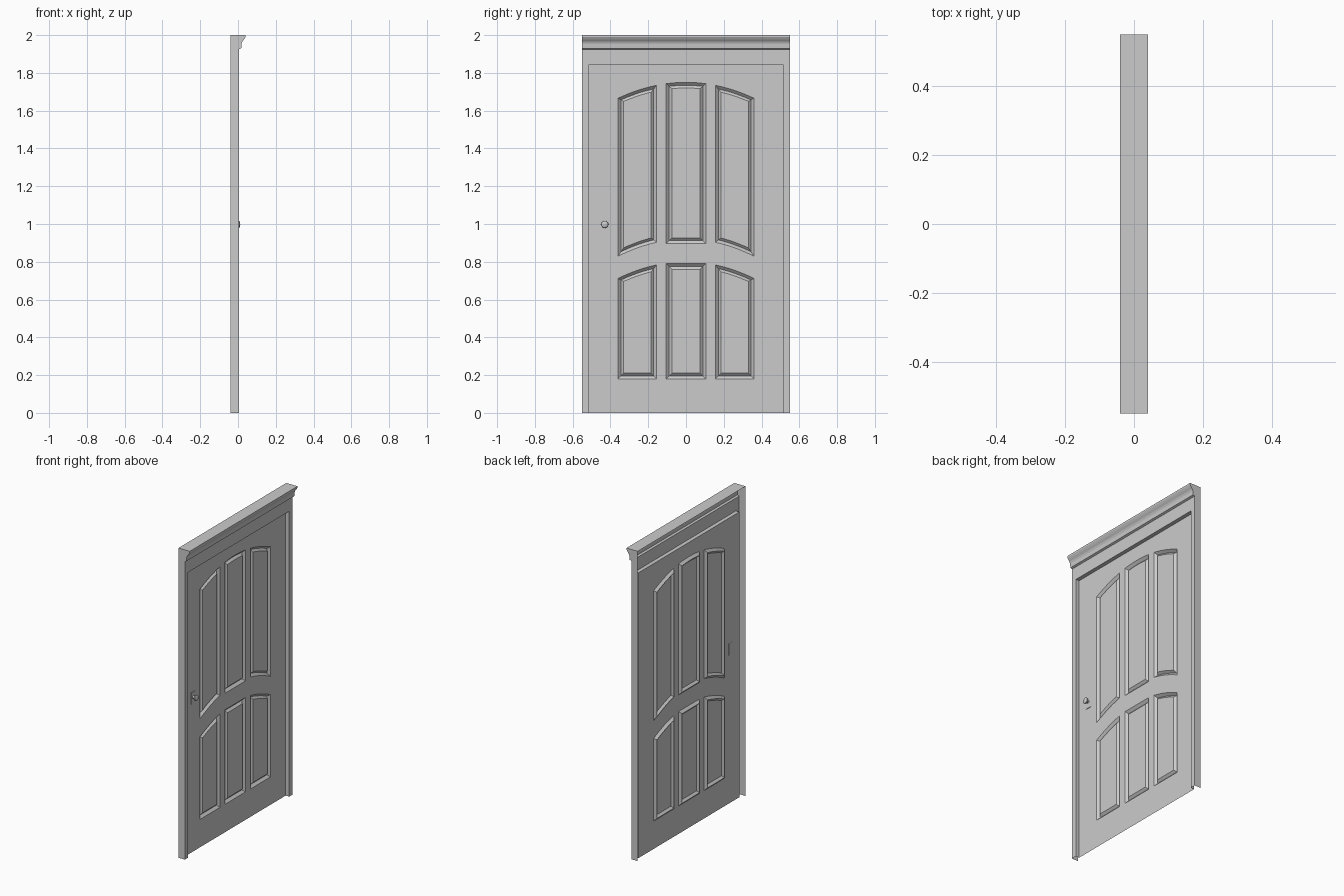
import bpy, bmesh
from mathutils import Vector

if "Cube" in bpy.data.objects:
    bpy.data.objects.remove(bpy.data.objects["Cube"])

W, J, TOP = 0.55, 0.515, 1.842      # half width, half opening, opening height
FRONT, BACK, DOOR = 0.005, -0.04, -0.02


def finish(name, bm, fix=True):
    bmesh.ops.remove_doubles(bm, verts=bm.verts, dist=1e-5)
    if fix:
        bmesh.ops.recalc_face_normals(bm, faces=bm.faces)
    me = bpy.data.meshes.new(name)
    bm.to_mesh(me)
    bm.free()
    ob = bpy.data.objects.new(name, me)
    bpy.context.collection.objects.link(ob)
    return ob


def strip(bm, a, b):
    """Bridge two open point rows with quads."""
    a = [bm.verts.new(p) for p in a]
    b = [bm.verts.new(p) for p in b]
    for i in range(len(a) - 1):
        bm.faces.new((a[i], a[i + 1], b[i + 1], b[i]))


# Hollow jambs, open at the back
for name, s in (("left_jamb", -1), ("right_jamb", 1)):
    bm = bmesh.new()
    prof = [(DOOR, J), (FRONT, J), (FRONT, W), (BACK, W)]
    strip(bm, [(x, s * y, 0) for x, y in prof], [(x, s * y, TOP) for x, y in prof])
    finish(name, bm)

# Hollow header with crown moulding and end caps
bm = bmesh.new()
crown = [(FRONT, TOP), (FRONT, 1.925), (0.017, 1.93), (0.019, 1.955), (0.024, 1.967),
         (0.033, 1.978), (0.04, 1.99), (0.04, 2.0), (BACK, 2.0)]
strip(bm, [(x, -W, z) for x, z in crown], [(x, W, z) for x, z in crown])
for y in (-W, W):
    bm.faces.new([bm.verts.new((x, y, z)) for x, z in crown + [(BACK, TOP)]])
finish("crown_header", bm)

# Underside of the header
bm = bmesh.new()
strip(bm, [(DOOR, -J, TOP), (FRONT, -J, TOP)], [(DOOR, J, TOP), (FRONT, J, TOP)])
finish("head_reveal", bm)


# Door sheet with six grooved panels
def arc(peak, bend):
    return lambda y: peak - bend * y * y


def outline(y0, y1, bottom, top, inset, x, n=8):
    a, b = y0 + inset, y1 - inset
    ys = [a + (b - a) * i / n for i in range(n + 1)]
    return ([(x, y, bottom(y) + inset) for y in ys] +
            [(x, y, top(y) - inset) for y in reversed(ys)])


flat = lambda z: arc(z, 0)
panels = [(-0.105, 0.105, flat(0.897), arc(1.75, 0.65)),
          (-0.105, 0.105, flat(0.18), flat(0.79))]
for y0, y1 in ((-0.36, -0.155), (0.155, 0.36)):
    panels += [(y0, y1, arc(0.92, 0.7), arc(1.75, 0.65)),
               (y0, y1, flat(0.18), arc(0.80, 0.68))]

bm = bmesh.new()


def loop(points):
    vs = [bm.verts.new(p) for p in points]
    return vs, [bm.edges.new((vs[i - 1], vs[i])) for i in range(len(vs))]


rim = loop([(DOOR, -J, 0), (DOOR, J, 0), (DOOR, J, TOP), (DOOR, -J, TOP)])[1]
rings = []
for p in panels:
    vs, es = loop(outline(*p, 0, DOOR))
    rings.append(vs)
    rim += es
bmesh.ops.triangle_fill(bm, edges=rim, use_beauty=True, normal=Vector((1, 0, 0)))
for p, prev in zip(panels, rings):
    for inset, depth in ((0.016, 0.015), (0.03, 0.002)):
        vs = [bm.verts.new(q) for q in outline(*p, inset, DOOR - depth)]
        for i in range(len(vs)):
            bm.faces.new((prev[i - 1], prev[i], vs[i], vs[i - 1]))
        prev = vs
    bm.faces.new(prev)
finish("door_panel_sheet", bm)

# Lock plate
bpy.ops.mesh.primitive_cube_add(size=1, location=(DOOR + 0.001, -0.43, 0.995))
plate = bpy.context.object
plate.name = "lock_plate"
plate.scale = (0.004, 0.045, 0.075)

# Turned knob
bm = bmesh.new()
knob = [(DOOR, 0.009), (-0.006, 0.009), (-0.003, 0.015), (0.002, 0.019),
        (0.007, 0.018), (0.011, 0.011), (0.012, 0.0)]
rows = [bm.verts.new((x, -0.43, 0.998 + r)) for x, r in knob]
edges = [bm.edges.new(rows[i:i + 2]) for i in range(len(rows) - 1)]
bmesh.ops.spin(bm, geom=rows + edges, cent=(0, -0.43, 0.998), axis=(1, 0, 0),
               angle=6.2831853, steps=20)
ob = finish("door_knob", bm)
bpy.context.view_layer.objects.active = ob
bpy.ops.object.select_all(action='DESELECT')
ob.select_set(True)
bpy.ops.object.shade_smooth_by_angle()
